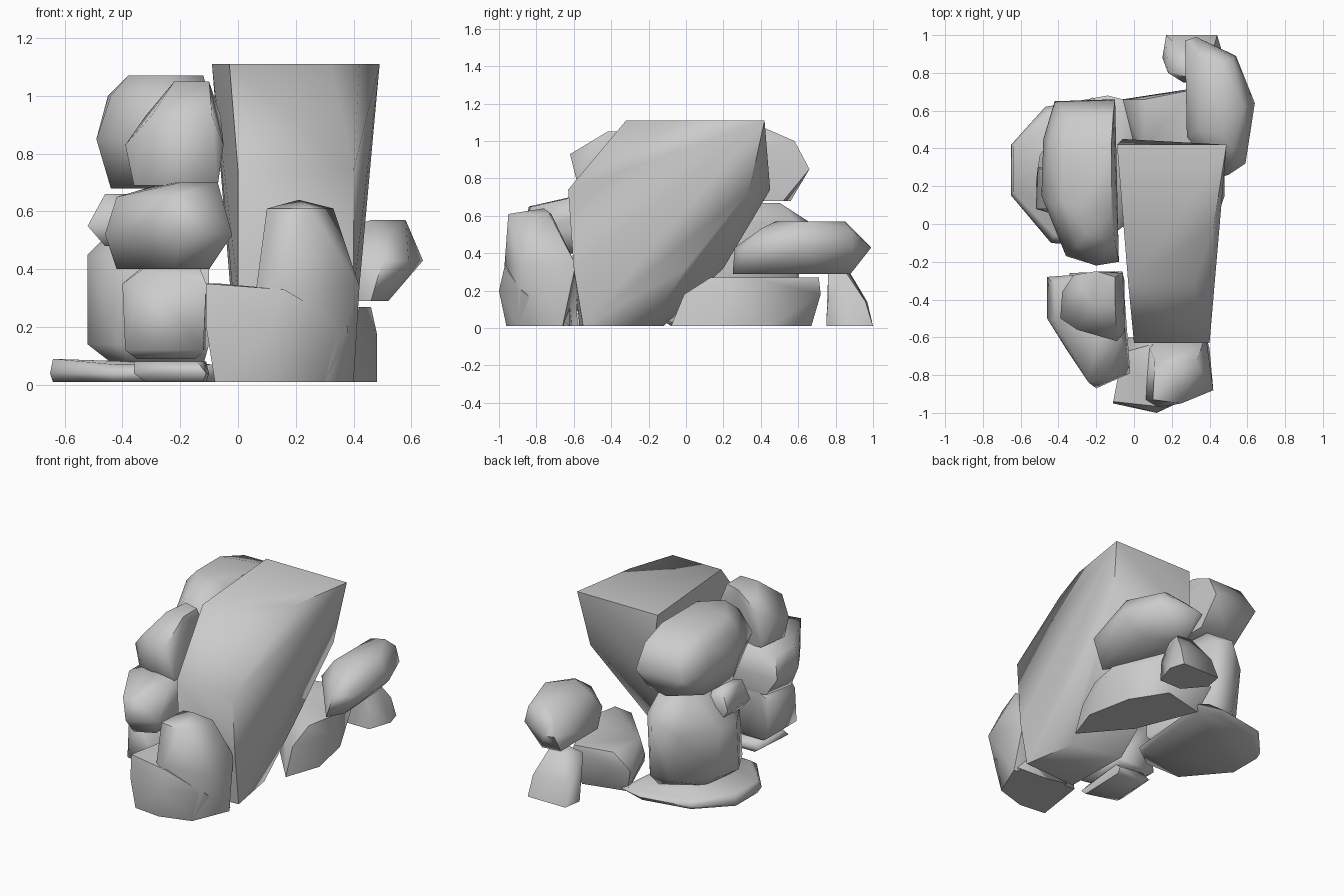
import bpy, bmesh


def rock(name, *lumps):
    """Chiselled stone: each lump is the hull of stacked outlines {z: [(x, y), ...]}."""
    bm = bmesh.new()
    for outlines in lumps:
        verts = [bm.verts.new((x, y, z)) for z, ring in outlines.items() for x, y in ring]
        res = bmesh.ops.convex_hull(bm, input=verts)
        loose = {v for v in res["geom_interior"] + res["geom_unused"]
                 if isinstance(v, bmesh.types.BMVert)}
        bmesh.ops.delete(bm, geom=list(loose), context="VERTS")
    bmesh.ops.dissolve_limit(bm, angle_limit=0.03, verts=bm.verts, edges=bm.edges)
    bmesh.ops.recalc_face_normals(bm, faces=bm.faces)
    mesh = bpy.data.meshes.new(name)
    bm.to_mesh(mesh)
    bm.free()
    ob = bpy.data.objects.new(name, mesh)
    bpy.context.collection.objects.link(ob)
    bpy.ops.object.select_all(action="DESELECT")
    ob.select_set(True)
    bpy.context.view_layer.objects.active = ob
    bpy.ops.object.shade_smooth_by_angle(angle=1.15)


# Tall leaning boulder in the middle
rock("main_boulder", {
    1.11: [(-.09, .42), (.49, .42), (.42, -.02), (.32, -.32), (-.03, -.32)],
    0.74: [(-.06, .45), (.45, .34), (.43, -.3), (.40, -.63), (0, -.63)],
    0.32: [(-.02, .2), (.40, .0), (.42, -.3), (.40, -.60), (0, -.60)],
    0.01: [(0, -.12), (.33, -.2), (.39, -.55), (.01, -.57)]})

# Front stone: a tall lump and a low shoulder
rock("front_stone", {
    0.64: [(.21, -.76)],
    0.61: [(.10, -.93), (.11, -.72), (.33, -.73), (.25, -.95)],
    0.34: [(.13, -.97), (.42, -.88), (.38, -.59), (.14, -.60)],
    0.01: [(.02, -.93), (.30, -.90), (.40, -.66), (.05, -.58)]}, {
    0.35: [(-.11, -.94), (-.06, -.68)],
    0.33: [(.16, -.97), (.16, -.62)],
    0.20: [(-.11, -.95), (.12, -1.0), (.38, -.88)],
    0.01: [(-.08, -.94), (-.03, -.60), (.10, -.96), (.30, -.90), (.38, -.62)]})

# Front left stack, top to bottom
rock("left_stack_cap", {
    1.05: [(-.22, -.42), (-.10, -.42), (-.10, -.28), (-.20, -.25)],
    0.93: [(-.30, -.56), (-.09, -.62), (-.06, -.26), (-.32, -.27)],
    0.83: [(-.39, -.50), (-.38, -.36), (-.05, -.57), (-.05, -.30)],
    0.69: [(-.36, -.50), (-.33, -.30), (-.07, -.56), (-.07, -.28)]})
rock("left_stack_upper", {
    0.70: [(-.20, -.62), (-.07, -.60), (-.08, -.30), (-.25, -.28)],
    0.65: [(-.42, -.52), (-.24, -.84), (-.14, -.82), (-.42, -.32)],
    0.52: [(-.46, -.50), (-.46, -.28), (-.36, -.66), (-.20, -.87), (-.02, -.79), (-.06, -.25)],
    0.40: [(-.42, -.48), (-.38, -.28), (-.22, -.76), (-.10, -.70), (-.10, -.28)]})
rock("left_stack_lower", {
    0.40: [(-.33, -.58), (-.13, -.60), (-.13, -.28), (-.34, -.28)],
    0.35: [(-.40, -.55), (-.39, -.30), (-.11, -.63)],
    0.12: [(-.39, -.58), (-.39, -.28), (-.12, -.64), (-.11, -.28)],
    0.09: [(-.35, -.54), (-.15, -.58), (-.15, -.30), (-.35, -.30)]})
rock("left_stack_base", {
    0.08: [(-.36, -.50), (-.30, -.28), (-.14, -.60), (-.11, -.30)],
    0.04: [(-.36, -.54), (-.34, -.26), (-.11, -.63), (-.10, -.25)],
    0.01: [(-.32, -.54), (-.30, -.28), (-.12, -.60), (-.11, -.28)]})

# Back left stack, top to bottom
rock("back_stack_cap", {
    1.07: [(-.38, .12), (-.38, .36), (-.12, .42), (-.12, .05), (-.25, -.05)],
    1.00: [(-.44, .10), (-.45, .42), (-.36, .58), (-.11, .58), (-.10, -.10), (-.30, -.12)],
    0.85: [(-.49, .15), (-.48, .45), (-.42, .65), (-.10, .66), (-.08, -.20), (-.20, -.22),
           (-.36, -.17)],
    0.68: [(-.44, .15), (-.42, .42), (-.25, .56), (-.10, .52), (-.10, -.10), (-.30, -.08)]})
rock("back_stack_wedge", {
    0.66: [(-.46, .08), (-.44, .26), (-.32, .15)],
    0.55: [(-.52, .08), (-.51, .30), (-.32, .02), (-.30, .28)],
    0.48: [(-.46, .08), (-.46, .28), (-.32, .08), (-.32, .26)]})
rock("back_stack_body", {
    0.67: [(-.30, .40), (-.16, .50), (-.14, .20), (-.30, .20)],
    0.56: [(-.36, .52), (-.22, .67), (-.14, .60), (-.10, .10), (-.36, .10)],
    0.45: [(-.52, .22), (-.50, .36), (-.36, .58), (-.40, .02), (-.10, .0)],
    0.14: [(-.52, .20), (-.48, .38), (-.30, .57), (-.14, .57), (-.42, .02), (-.10, .0)],
    0.07: [(-.43, .18), (-.40, .38), (-.17, .52), (-.12, .06), (-.36, .06)]})
rock("back_stack_base", {
    0.09: [(-.64, .17), (-.64, .41)],
    0.07: [(-.42, -.06), (-.46, .58), (-.06, .64), (-.08, -.02)],
    0.04: [(-.65, .15), (-.65, .42), (-.47, .62), (-.14, .68), (.02, .64), (-.01, .30),
           (-.04, .0), (-.20, -.12), (-.44, -.10)],
    0.01: [(-.64, .18), (-.64, .40), (-.45, .59), (-.14, .65), (-.01, .60), (-.06, .02),
           (-.42, -.08)]})

# Back right group: long low stone, slab resting on it, and its prop
rock("back_low_stone", {
    0.27: [(.05, .40), (.42, .13), (.46, .35), (.31, .71), (.06, .66)],
    0.18: [(.40, -.01), (.48, .25), (.33, .72), (-.06, .66), (.0, .42)],
    0.01: [(.40, -.08), (.48, .15), (.42, .45), (.28, .67), (.0, .60), (.16, .20)]})
rock("back_slab", {
    0.57: [(.46, .85), (.58, .62), (.46, .48)],
    0.53: [(.34, .88), (.34, .50), (.52, .40), (.52, .88)],
    0.43: [(.27, .97), (.30, .70), (.28, .46), (.50, .26), (.59, .32), (.64, .64), (.54, .89),
           (.33, .99)],
    0.29: [(.30, .86), (.30, .48), (.46, .25), (.52, .36), (.50, .72), (.42, .88)]})
rock("back_prop_stone", {
    0.29: [(.18, .80), (.28, .88), (.38, .86), (.36, .76)],
    0.14: [(.17, .84), (.20, .97), (.43, .96), (.42, .76)],
    0.01: [(.15, .88), (.17, 1.0), (.44, 1.0), (.47, .90), (.42, .75), (.26, .75)]})
